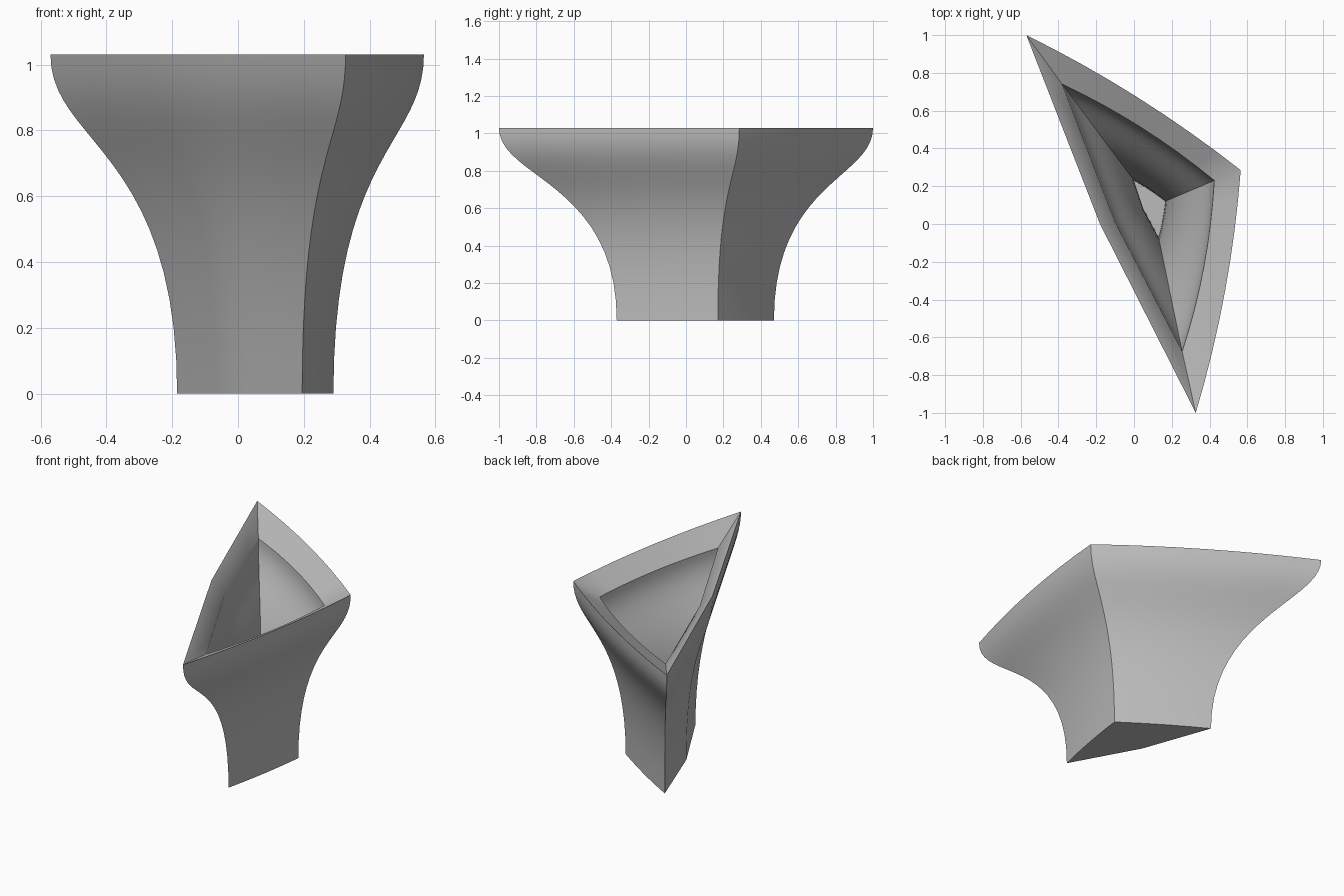
import bpy, bmesh
from mathutils import Vector

cube = bpy.data.objects.get("Cube")
if cube:
    bpy.data.objects.remove(cube, do_unlink=True)

GREY = (0.5, 0.5, 0.5, 1)
mat = bpy.data.materials.new("plain grey")
mat.use_nodes = True
mat.diffuse_color = GREY
mat.node_tree.nodes["Principled BSDF"].inputs["Base Color"].default_value = GREY

HEIGHT = 1.03
LEVELS = 20


def outline(a, b, c, kink, bow):
    """Three-cornered plan: two gently bowed sides and one kinked side."""
    a, b, c, kink = (Vector(p) for p in (a, b, c, kink))
    pts = []
    for p, q in ((a, b), (b, c)):
        d = (q - p).normalized()
        out = Vector((-d.y, d.x))
        for i in range(8):
            t = i / 8
            pts.append(p.lerp(q, t) + out * bow * 4 * t * (1 - t))
    for p, q in ((c, kink), (kink, a)):
        pts += [p.lerp(q, i / 4) for i in range(4)]
    return pts


def flare(t):
    """Height and spread along the S-shaped wall, both from 0 to 1."""
    s = 1 - t
    z = 3 * s * s * t * 0.718 + 3 * s * t * t * 0.738 + t ** 3
    return z, t * t * (3 - 2 * t)


def wall(bm, low, high, z0, z1):
    """Rings of vertices rising from the low outline to the high one."""
    rings = []
    for i in range(LEVELS + 1):
        h, f = flare(i / LEVELS)
        z = z0 + (z1 - z0) * h
        rings.append([bm.verts.new((*p.lerp(q, f), z)) for p, q in zip(low, high)])
    return rings


# Outer and inner plans at the bottom and the rim
outer_low = outline((-.185, .47), (.29, .17), (.195, -.37), (-.03, .04), .008)
outer_high = outline((-.57, 1), (.565, .285), (.327, -1), (-.18, 0), .035)
inner_low = outline((0, .23), (.165, .12), (.13, -.07), (.05, .08), .004)
inner_high = outline((-.38, .74), (.425, .23), (.255, -.675), (-.10, .01), .03)

# Hollow vessel: outside wall, sloping rim, inside wall, floor and underside
bm = bmesh.new()
outside = wall(bm, outer_low, outer_high, 0, HEIGHT)
inside = wall(bm, inner_low, inner_high, 0.1, HEIGHT - 0.08)
rings = outside + inside[::-1]
for r, s in zip(rings, rings[1:]):
    for i in range(len(r)):
        j = (i + 1) % len(r)
        bm.faces.new((r[i], r[j], s[j], s[i]))
bm.faces.new(rings[0])
bm.faces.new(rings[-1])
bmesh.ops.recalc_face_normals(bm, faces=bm.faces)

mesh = bpy.data.meshes.new("flared_vessel")
bm.to_mesh(mesh)
bm.free()
mesh.materials.append(mat)
vessel = bpy.data.objects.new("flared_vessel", mesh)
bpy.context.collection.objects.link(vessel)

bpy.context.view_layer.objects.active = vessel
vessel.select_set(True)
bpy.ops.object.shade_smooth_by_angle(angle=0.78)
